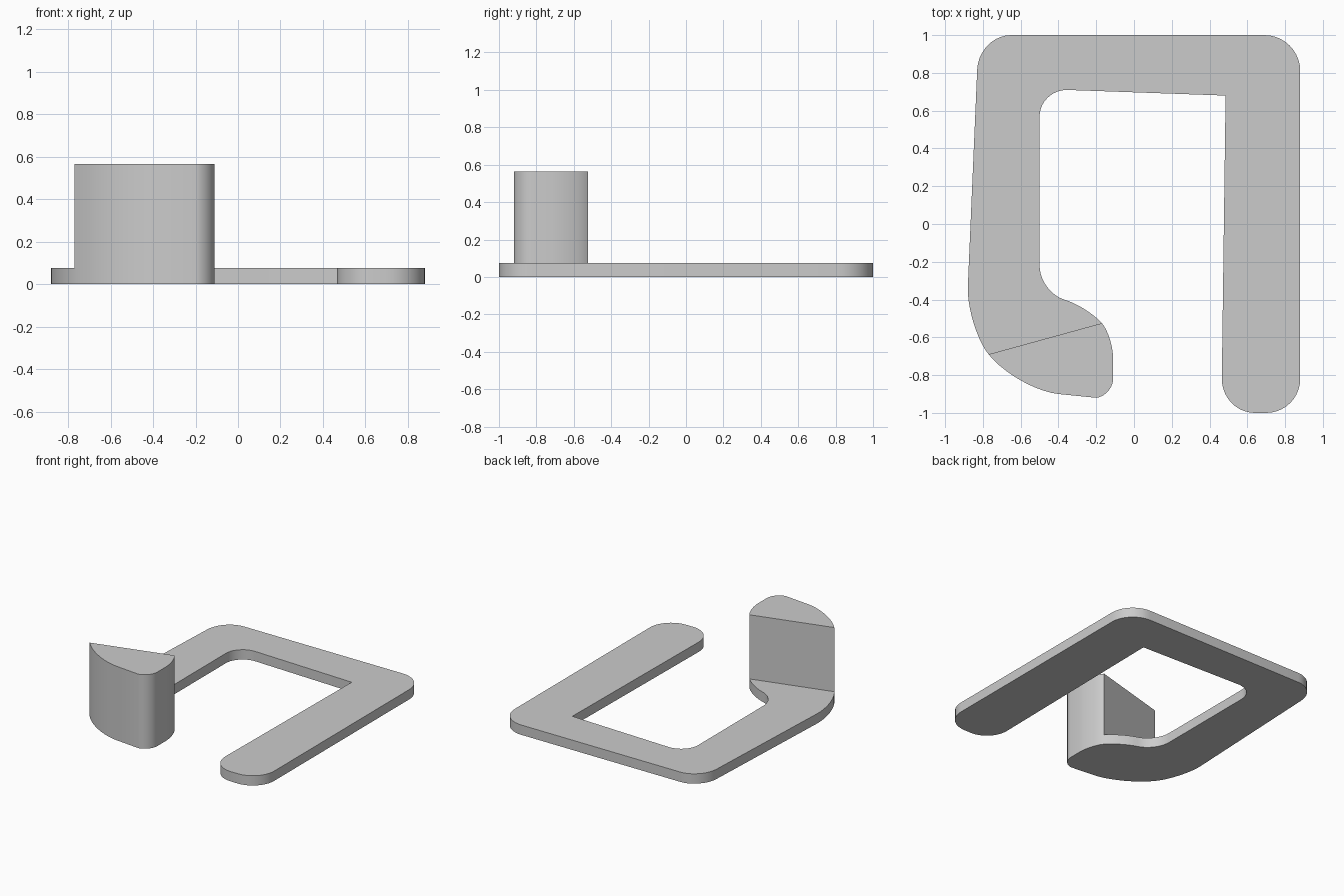
import bpy, bmesh
from mathutils import Vector

cube = bpy.data.objects.get("Cube")
if cube:
    bpy.data.objects.remove(cube, do_unlink=True)

PLATE_TOP = 0.075
BLOCK_TOP = 0.565
STEPS = 10


def bend(start, corner, end):
    """Rounded corner from start to end, tangent to the lines through corner."""
    a, c, b = Vector(start), Vector(corner), Vector(end)
    h1, h2 = a.lerp(c, 0.552), b.lerp(c, 0.552)
    pts = []
    for i in range(STEPS + 1):
        t = i / STEPS
        s = 1 - t
        pts.append(a * s**3 + h1 * 3*s*s*t + h2 * 3*s*t*t + b * t**3)
    return pts


def chain(*parts):
    """Join curve pieces, dropping repeated points."""
    pts = []
    for p in (q for part in parts for q in part):
        if not pts or (p - pts[-1]).length > 0.0001:
            pts.append(p)
    return pts


# Frame outline, from the outer end of the step line round to its inner end
frame = chain(
    bend((-0.77, -0.69), (-0.88, -0.55), (-0.88, -0.34)),
    bend((-0.83, 0.82), (-0.82, 1), (-0.65, 1)),
    bend((0.69, 1), (0.88, 1), (0.88, 0.81)),
    bend((0.88, -0.82), (0.88, -1), (0.70, -1)),
    bend((0.64, -1), (0.465, -1), (0.465, -0.82)),
    [Vector((0.485, 0.68))],
    bend((-0.36, 0.71), (-0.50, 0.705), (-0.50, 0.57)),
    bend((-0.50, -0.22), (-0.50, -0.36), (-0.37, -0.40)),
    bend((-0.37, -0.40), (-0.25, -0.435), (-0.17, -0.525)),
)
# Raised block outline, from the inner end of the step line to its outer end
block = chain(
    bend((-0.17, -0.525), (-0.11, -0.595), (-0.11, -0.72)),
    bend((-0.11, -0.82), (-0.115, -0.91), (-0.20, -0.92)),
    bend((-0.40, -0.90), (-0.62, -0.875), (-0.77, -0.69)),
)

bm = bmesh.new()
frame_verts = [bm.verts.new((p.x, p.y, 0)) for p in frame]
inner = [bm.verts.new((p.x, p.y, 0)) for p in block[1:-1]]
block_verts = [frame_verts[-1]] + inner + [frame_verts[0]]
bases = [bm.faces.new(frame_verts), bm.faces.new(block_verts)]
seam = bm.edges.get((frame_verts[0], frame_verts[-1]))


def raise_faces(faces, height, keep):
    """Extrude faces upward and return the new top faces."""
    result = bmesh.ops.extrude_face_region(bm, geom=faces, use_keep_orig=keep)
    tops = [g for g in result["geom"] if isinstance(g, bmesh.types.BMFace)]
    verts = {v for f in tops for v in f.verts}
    bmesh.ops.translate(bm, verts=list(verts), vec=(0, 0, height))
    return tops


# Flat plate, then the block pulled up from its end
tops = raise_faces(bases, PLATE_TOP, True)
block_top = min(tops, key=lambda f: len(f.verts))
raise_faces([block_top], BLOCK_TOP - PLATE_TOP, False)
bmesh.ops.dissolve_edges(bm, edges=[seam], use_verts=False)
bmesh.ops.recalc_face_normals(bm, faces=bm.faces)

mesh = bpy.data.meshes.new("hook_frame")
bm.to_mesh(mesh)
bm.free()
obj = bpy.data.objects.new("hook_frame", mesh)
bpy.context.collection.objects.link(obj)

# Plain grey finish
grey = bpy.data.materials.new("light_grey")
grey.use_nodes = True
grey.diffuse_color = (0.6, 0.6, 0.6, 1)
grey.node_tree.nodes["Principled BSDF"].inputs["Base Color"].default_value = (0.6, 0.6, 0.6, 1)
mesh.materials.append(grey)

bpy.ops.object.select_all(action="DESELECT")
obj.select_set(True)
bpy.context.view_layer.objects.active = obj
bpy.ops.object.shade_smooth_by_angle()
